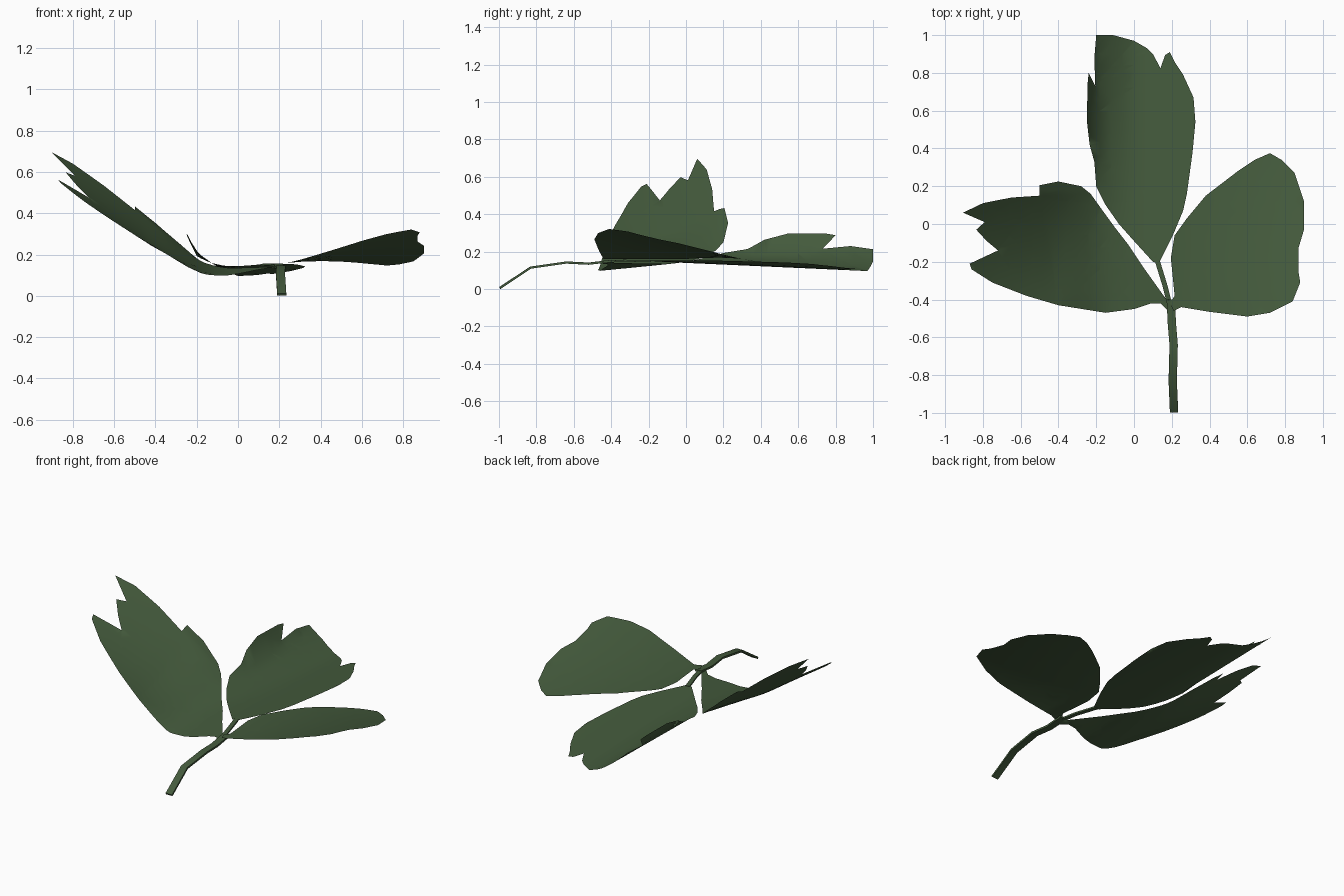
import bpy, bmesh, math
from mathutils import Vector

cube = bpy.data.objects.get("Cube")
if cube:
    bpy.data.objects.remove(cube, do_unlink=True)

leaf_green = bpy.data.materials.new("leaf green")
leaf_green.use_nodes = True
colour = (0.058, 0.104, 0.046, 1)
leaf_green.diffuse_color = colour
shader = next(n for n in leaf_green.node_tree.nodes if n.type == 'BSDF_PRINCIPLED')
shader.inputs["Base Color"].default_value = colour


def finish(bm, name):
    """Turn a bmesh into a smooth shaded green object."""
    mesh = bpy.data.meshes.new(name)
    bm.to_mesh(mesh)
    bm.free()
    mesh.materials.append(leaf_green)
    for polygon in mesh.polygons:
        polygon.use_smooth = True
    obj = bpy.data.objects.new(name, mesh)
    bpy.context.collection.objects.link(obj)
    return obj


def leaflet(name, outline, height, step=0.06):
    """Fill an outline, slice it into a grid and bend it by a height rule."""
    bm = bmesh.new()
    face = bm.faces.new([bm.verts.new((x, y, 0)) for x, y in outline])
    face.normal_update()
    if face.normal.z < 0:
        face.normal_flip()
    bmesh.ops.triangulate(bm, faces=bm.faces[:])
    for axis in (Vector((1, 0, 0)), Vector((0, 1, 0))):
        for i in range(-17, 18):
            bmesh.ops.bisect_plane(bm, geom=bm.verts[:] + bm.edges[:] + bm.faces[:],
                                   plane_co=axis * i * step, plane_no=axis)
    for v in bm.verts:
        v.co.z = height(v.co.x, v.co.y)
    bm.normal_update()
    return finish(bm, name)


def stalk(name, path, width, thick):
    """Sweep a flat four sided section along a path."""
    bm = bmesh.new()
    points = [Vector(p) for p in path]
    rings = []
    for i, p in enumerate(points):
        along = points[min(i + 1, len(points) - 1)] - points[max(i - 1, 0)]
        side = along.cross(Vector((0, 0, 1))).normalized()
        up = side.cross(along).normalized()
        rings.append([bm.verts.new(p + side * width * a + up * thick * b)
                      for a, b in ((-.5, -.5), (.5, -.5), (.5, .5), (-.5, .5))])
    for low, high in zip(rings, rings[1:]):
        for k in range(4):
            n = (k + 1) % 4
            bm.faces.new((low[k], low[n], high[n], high[k]))
    bm.faces.new(rings[0])
    bm.faces.new(rings[-1])
    bmesh.ops.recalc_face_normals(bm, faces=bm.faces[:])
    obj = finish(bm, name)
    bpy.context.view_layer.objects.active = obj
    obj.select_set(True)
    bpy.ops.object.shade_smooth_by_angle(angle=math.radians(40))
    obj.select_set(False)
    return obj


# Height rules of the three leaflets
def left_height(x, y):
    # flat near the stalk, creasing gently into a dished upward slope
    lean = -x - .18
    u = (lean + math.sqrt(lean * lean + .003)) / 2
    dish = .045 * min(1, u * 4) * max(0, 1 - ((y + .13) / .3) ** 2)
    flat = .095 + .18 * max(0, x + .05) + .1 * (y + .45)
    return flat + .74 * u + .35 * u * (y + .1) - dish


def middle_height(x, y):
    # cupped, with one edge curling up steeply towards the tip
    curl = max(0, -x)
    rise = .25 * max(0, x) ** 2
    return .14 - .045 * y + rise + curl * (1.2 * curl + .35 * max(0, y)) + 1.2 * max(0, curl - .2)


def right_height(x, y):
    # twists up towards the front outer corner
    return .16 + .27 * max(0, x - .25) * (.5 - 1.42 * (y + .05))


# Leaflets
leaflet("left_leaflet", [
    (.18, -.41), (.15, -.37), (.05, -.23), (-.03, -.11), (-.1, -.02), (-.18, .09),
    (-.23, .16), (-.28, .2), (-.4, .225), (-.5, .205), (-.5, .15), (-.65, .14),
    (-.8, .11), (-.905, .06), (-.79, .01), (-.835, -.03), (-.78, -.09), (-.72, -.14),
    (-.87, -.21), (-.86, -.24), (-.75, -.31), (-.57, -.38), (-.4, -.43), (-.15, -.47),
    (0, -.45), (.09, -.42), (.14, -.42), (.18, -.46)], left_height)

leaflet("middle_leaflet", [
    (.13, -.21), (.1, -.2), (0, -.09), (-.08, 0), (-.15, .1), (-.2, .2), (-.21, .33),
    (-.235, .42), (-.25, .55), (-.245, .75), (-.24, .8), (-.205, .73), (-.21, .88),
    (-.2, 1), (-.11, 1), (0, .97), (.07, .93), (.1, .9), (.14, .825), (.165, .895),
    (.19, .91), (.22, .85), (.26, .79), (.315, .67), (.325, .54), (.31, .38),
    (.28, .16), (.26, .07), (.21, -.05), (.17, -.13)], middle_height)

leaflet("right_leaflet", [
    (.19, -.42), (.215, -.38), (.195, -.18), (.215, -.06), (.28, .03), (.38, .15),
    (.55, .28), (.64, .34), (.72, .375), (.78, .34), (.85, .27), (.9, .12),
    (.9, -.03), (.87, -.13), (.87, -.25), (.88, -.31), (.84, -.41), (.72, -.47),
    (.6, -.49), (.4, -.465), (.25, -.44), (.21, -.46)], right_height)

# Stalks
stalk("main_stalk", [(.212, -.995, .006), (.205, -.83, .115), (.21, -.64, .142),
                     (.2, -.52, .136), (.195, -.4, .15)], .044, .012)
stalk("middle_leaflet_stalk", [(.19, -.43, .146), (.165, -.33, .152), (.122, -.19, .15)],
      .026, .01)
